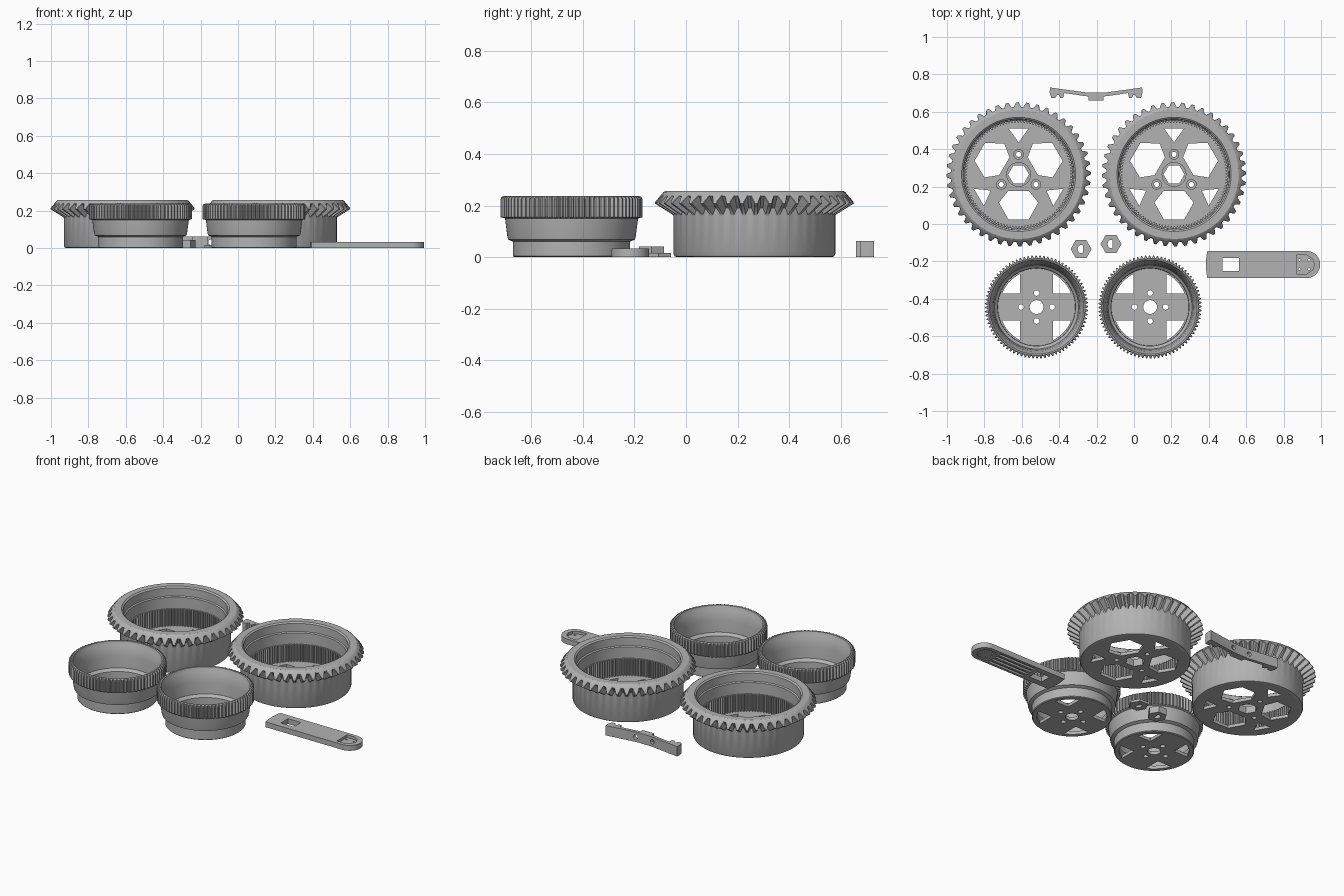
import bpy, bmesh, math
from math import cos, sin, pi, radians

if "Cube" in bpy.data.objects:
    bpy.data.objects.remove(bpy.data.objects["Cube"])

grey = bpy.data.materials.new("plain grey")
grey.diffuse_color = (0.45, 0.45, 0.45, 1)
grey.use_nodes = True
grey.node_tree.nodes["Principled BSDF"].inputs["Base Color"].default_value = grey.diffuse_color


def finish(ob, angle=30):
    ob.data.materials.clear()
    ob.data.materials.append(grey)
    bpy.ops.object.select_all(action='DESELECT')
    ob.select_set(True)
    bpy.context.view_layer.objects.active = ob
    bpy.ops.object.shade_smooth_by_angle(angle=radians(angle))
    return ob


def lathe(name, profile, steps, centre):
    """Spin a closed profile; points are (r, z) or (r, z, root r, root z) for teeth."""
    bm = bmesh.new()
    rings = []
    for i in range(steps):
        a = 2 * pi * i / steps
        ring = []
        for p in profile:
            r, z = p[-2:] if i % 4 > 1 else p[:2]
            ring.append(bm.verts.new((r * cos(a), r * sin(a), z)))
        rings.append(ring)
    n = len(profile)
    for i in range(steps):
        r0, r1 = rings[i], rings[(i + 1) % steps]
        for k in range(n):
            m = (k + 1) % n
            bm.faces.new((r0[k], r1[k], r1[m], r0[m]))
    bmesh.ops.recalc_face_normals(bm, faces=bm.faces)
    me = bpy.data.meshes.new(name)
    bm.to_mesh(me)
    bm.free()
    ob = bpy.data.objects.new(name, me)
    ob.location = (centre[0], centre[1], 0)
    bpy.context.collection.objects.link(ob)
    return finish(ob)


def plate(name, outlines, z0, z1, centre=(0, 0)):
    """Flat plate from an outer outline followed by its holes."""
    cu = bpy.data.curves.new(name, 'CURVE')
    cu.dimensions = '2D'
    cu.fill_mode = 'BOTH'
    cu.extrude = (z1 - z0) / 2
    for pts in outlines:
        s = cu.splines.new('POLY')
        s.points.add(len(pts) - 1)
        for q, (x, y) in zip(s.points, pts):
            q.co = (x, y, 0, 1)
        s.use_cyclic_u = True
    tmp = bpy.data.objects.new(name + "_curve", cu)
    bpy.context.collection.objects.link(tmp)
    bpy.context.view_layer.update()
    me = bpy.data.meshes.new_from_object(
        tmp.evaluated_get(bpy.context.evaluated_depsgraph_get()))
    bpy.data.objects.remove(tmp)
    bm = bmesh.new()
    bm.from_mesh(me)
    bmesh.ops.remove_doubles(bm, verts=bm.verts, dist=0.0001)
    bmesh.ops.recalc_face_normals(bm, faces=bm.faces)
    bm.to_mesh(me)
    bm.free()
    ob = bpy.data.objects.new(name, me)
    ob.location = (centre[0], centre[1], (z0 + z1) / 2)
    bpy.context.collection.objects.link(ob)
    return finish(ob)


def circle(x, y, r, n=24, start=0.0):
    return [(x + r * cos(start + 2 * pi * i / n), y + r * sin(start + 2 * pi * i / n))
            for i in range(n)]


def rect(x0, x1, y0, y1):
    return [(x0, y0), (x1, y0), (x1, y1), (x0, y1)]


def turn(pts, deg):
    c, s = cos(radians(deg)), sin(radians(deg))
    return [(x * c - y * s, x * s + y * c) for x, y in pts]


# Large bevel-gear wheels
large_profile = [
    (0.300, 0), (0.309, 0.003), (0.314, 0.012), (0.314, 0.16),
    (0.317, 0.165, 0.315, 0.19), (0.386, 0.208, 0.362, 0.238),
    (0.384, 0.215, 0.361, 0.241), (0.353, 0.252), (0.345, 0.257),
    (0.305, 0.257), (0.296, 0.25), (0.295, 0.20), (0.288, 0.195), (0.288, 0)]
large_teeth = [(0.29, 0.005), (0.29, 0.125),
               (0.276, 0.125, 0.286, 0.125), (0.276, 0.005, 0.286, 0.005)]
window = [(0.088, -0.055), (0.15, -0.105), (0.24, -0.055),
          (0.24, 0.055), (0.15, 0.105), (0.088, 0.055)]
notch = [(0.172, 0), (0.245, -0.053), (0.245, 0.053)]

for side, c in (("left", (-0.617, 0.265)), ("right", (0.214, 0.265))):
    lathe("large_wheel_" + side, large_profile, 44 * 4, c)
    lathe("inner_teeth_" + side, large_teeth, 108 * 4, c)
    holes = [circle(0, 0, 0.056, 6)]
    for k in range(3):
        holes.append(turn(window, 30 + 120 * k))
        holes.append(turn(notch, 90 + 120 * k))
        holes.append(turn(circle(0.107, 0, 0.014, 16), 90 + 120 * k))
    plate("large_floor_" + side, [circle(0, 0, 0.3, 96)] + holes, 0.0, 0.02, c)
    plate("hub_ring_" + side, [circle(0, 0, 0.066, 32), circle(0, 0, 0.056, 6)],
          0.019, 0.045, c)
    for k in range(3):
        x, y = turn([(0.107, 0)], 90 + 120 * k)[0]
        plate("hub_boss_" + side, [circle(x, y, 0.028), circle(x, y, 0.014, 16)],
              0.019, 0.04, c)

# Small spur-gear wheels
small_profile = [
    (0.222, 0), (0.227, 0.004), (0.227, 0.06), (0.246, 0.068), (0.249, 0.08),
    (0.258, 0.15), (0.276, 0.155, 0.263, 0.155), (0.276, 0.226, 0.263, 0.226),
    (0.270, 0.234, 0.262, 0.234), (0.259, 0.238), (0.252, 0.236), (0.246, 0.215),
    (0.238, 0.20), (0.230, 0.15), (0.224, 0.08), (0.208, 0.065), (0.206, 0)]
# Quarter window: two straight arms and a curved outer edge
quarter = [(0.088, 0.072)] + [(0.198 * cos(a), 0.198 * sin(a)) for a in
           [0.372 + (1.11 - 0.372) * i / 10 for i in range(11)]]

for side, c in (("left", (-0.521, -0.444)), ("right", (0.086, -0.444))):
    lathe("small_wheel_" + side, small_profile, 80 * 4, c)
    holes = [circle(0, 0, 0.037)]
    for sx in (1, -1):
        for sy in (1, -1):
            holes.append([(sx * x, sy * y) for x, y in quarter])
        holes.append(circle(sx * 0.083, 0, 0.015, 16))
        holes.append(circle(0, sx * 0.075, 0.015, 16))
    plate("small_floor_" + side, [circle(0, 0, 0.215, 96)] + holes, 0.0, 0.02, c)

# Hex nuts with a D-shaped bore
d_bore = [(0.018 * cos(a), 0.022 * sin(a)) for a in
          [radians(60 + 240 * i / 16) for i in range(17)]]
plate("tall_nut", [circle(0, 0, 0.056, 6), d_bore], 0, 0.042, (-0.283, -0.134))
plate("thin_nut", [circle(0, 0, 0.056, 6), d_bore], 0, 0.016, (-0.123, -0.107))

# Flat arm with rounded end, window, end pocket and grooved underside
arm_c = (0, -0.2165)
outline = ([(0.392, 0.0725), (0.386, 0.035), (0.384, 0), (0.386, -0.035), (0.392, -0.0725)]
           + [(0.923 + 0.0725 * cos(a), 0.0725 * sin(a)) for a in
              [radians(-90 + 180 * i / 20) for i in range(21)]])
opening = rect(0.472, 0.562, -0.035, 0.035)
pocket = rect(0.87, 0.925, -0.05, 0.05)[:2] + [(0.955, -0.03), (0.965, 0), (0.955, 0.03)] \
    + rect(0.87, 0.925, -0.05, 0.05)[2:]
grooves = [rect(0.59, 0.85, y - 0.009, y + 0.009) for y in (-0.048, -0.016, 0.016, 0.048)]
plate("arm_top", [outline, opening, pocket], 0.012, 0.033, arm_c)
plate("arm_underside", [outline, opening, pocket] + grooves, 0.0, 0.012, arm_c)
dots = [circle(x, y, 0.006, 10) for x in (0.885, 0.935) for y in (-0.025, 0.025)]
plate("pocket_floor", [pocket] + dots, 0.006, 0.016, arm_c)

# Shallow V-shaped bracket with end feet and centre boss
half = [(0, 0.703), (0.05, 0.703), (0.19, 0.722), (0.246, 0.73), (0.249, 0.705),
        (0.24, 0.675), (0.216, 0.675), (0.21, 0.69), (0.198, 0.69), (0.192, 0.675),
        (0.176, 0.675), (0.17, 0.70), (0.06, 0.684), (0.04, 0.682), (0.04, 0.66)]
bracket = plate("bracket", [half + [(-x, y) for x, y in half[:0:-1]]],
                0, 0.062, (-0.2025, 0))

# Holes through the bracket
for x in (-0.26, -0.145):
    bpy.ops.mesh.primitive_cylinder_add(vertices=20, radius=0.014, depth=0.2,
                                        location=(x, 0.69, 0.031), rotation=(pi / 2, 0, 0))
    cutter = bpy.context.object
    cutter.name = "hole_cutter"
    cutter.hide_render = True
    cutter.hide_viewport = True
    mod = bracket.modifiers.new("hole", 'BOOLEAN')
    mod.object = cutter
    mod.operation = 'DIFFERENCE'
    mod.solver = 'EXACT'
